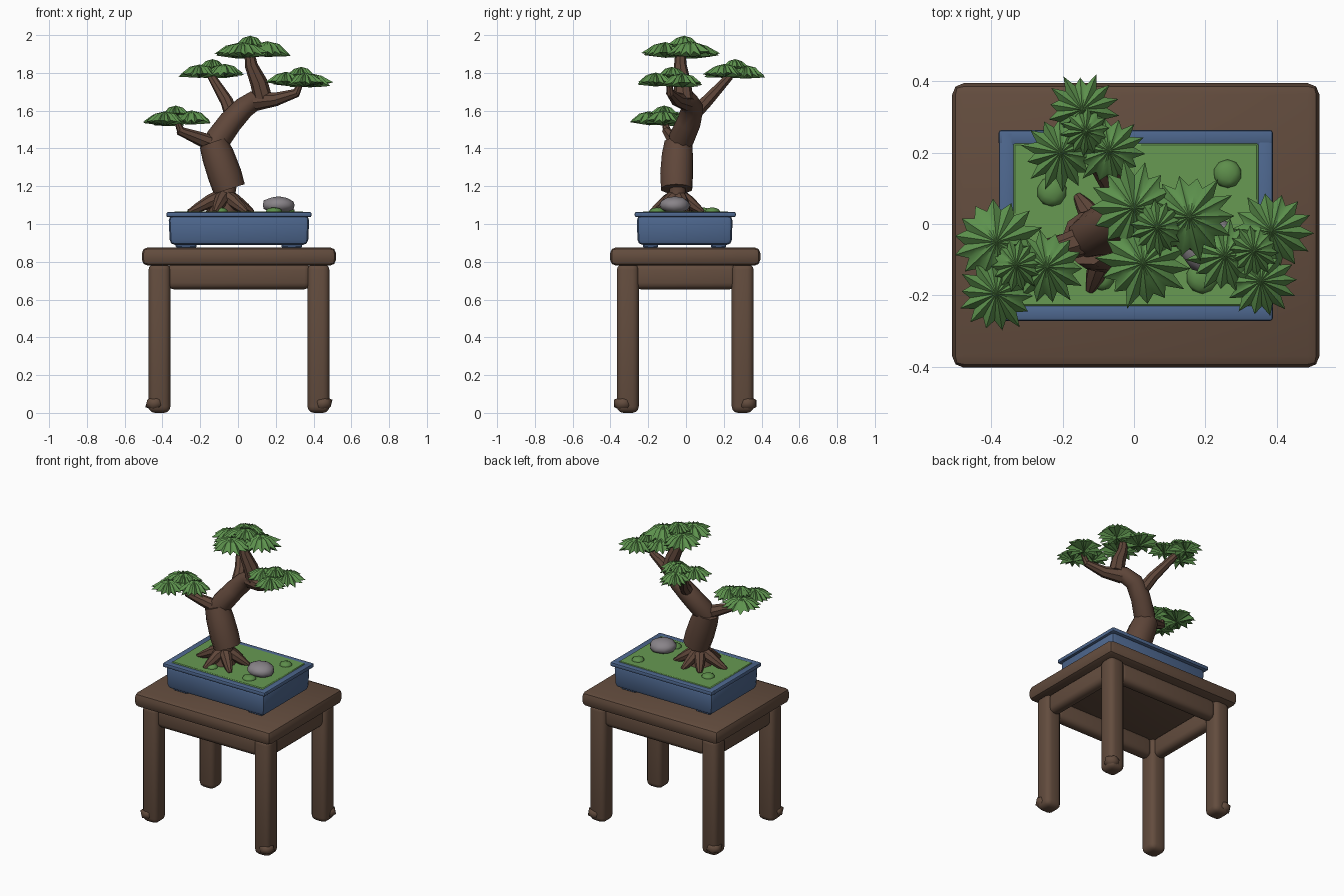
import bpy, bmesh, math, random
from mathutils import Vector

if "Cube" in bpy.data.objects:
    bpy.data.objects.remove(bpy.data.objects["Cube"])

random.seed(4)
CX, CY = 0.005, -0.004


def material(name, rgb):
    m = bpy.data.materials.new(name)
    m.diffuse_color = (*rgb, 1)
    m.use_nodes = True
    m.node_tree.nodes["Principled BSDF"].inputs["Base Color"].default_value = m.diffuse_color
    return m


WOOD = material("table wood", (0.125, 0.073, 0.048))
BARK = material("bark", (0.115, 0.062, 0.042))
BLUE = material("blue glaze", (0.075, 0.135, 0.27))
SOIL = material("moss ground", (0.135, 0.32, 0.085))
MOSS = material("moss mound", (0.11, 0.27, 0.07))
LEAF = material("leaf green", (0.11, 0.29, 0.075))
STONE = material("grey stone", (0.25, 0.23, 0.25))


def finish(name, bm, mat, angle=40):
    bmesh.ops.recalc_face_normals(bm, faces=bm.faces)
    me = bpy.data.meshes.new(name)
    bm.to_mesh(me)
    bm.free()
    me.materials.append(mat)
    ob = bpy.data.objects.new(name, me)
    bpy.context.collection.objects.link(ob)
    bpy.ops.object.select_all(action='DESELECT')
    ob.select_set(True)
    bpy.context.view_layer.objects.active = ob
    bpy.ops.object.shade_smooth_by_angle(angle=math.radians(angle))
    return ob


def box(name, center, size, mat, bevel, segments=2, taper=1.0):
    bm = bmesh.new()
    bmesh.ops.create_cube(bm, size=1)
    for v in bm.verts:
        k = taper if v.co.z < 0 else 1
        v.co = Vector((v.co.x * size[0] * k, v.co.y * size[1] * k, v.co.z * size[2])) + Vector(center)
    bmesh.ops.bevel(bm, geom=bm.edges[:], offset=bevel, segments=segments, profile=0.5, affect='EDGES')
    return finish(name, bm, mat)


def blob(name, center, size, mat, jitter=0.0, level=1):
    bm = bmesh.new()
    bmesh.ops.create_icosphere(bm, subdivisions=level, radius=1)
    for v in bm.verts:
        k = 1 + random.uniform(-jitter, jitter)
        v.co = Vector([v.co[i] * size[i] * k + center[i] for i in range(3)])
    return finish(name, bm, mat, 50)


def tube(name, points, mat, sides=10):
    """Capped tube through (x, y, z, radius) points."""
    bm = bmesh.new()
    pts = [Vector(p[:3]) for p in points]
    rings = []
    for i, p in enumerate(pts):
        d = (pts[min(i + 1, len(pts) - 1)] - pts[max(i - 1, 0)]).normalized()
        u = d.cross(Vector((0, 1, 0.1))).normalized()
        w = d.cross(u)
        rings.append([bm.verts.new(p + points[i][3] * (u * math.cos(a) + w * math.sin(a)))
                      for a in (2 * math.pi * k / sides for k in range(sides))])
    for a, b in zip(rings, rings[1:]):
        for k in range(sides):
            bm.faces.new((a[k], a[(k + 1) % sides], b[(k + 1) % sides], b[k]))
    bm.faces.new(rings[0])
    bm.faces.new(rings[-1])
    return finish(name, bm, mat)


def leaf_star(bm, center, r, h, n=14):
    """Flattened dome with a spiky rim."""
    c = Vector(center)
    turn = random.uniform(0, 1)
    top = bm.verts.new(c + Vector((0, 0, h)))
    low = bm.verts.new(c - Vector((0, 0, 0.55 * h)))
    mid, rim = [], []
    for k in range(2 * n):
        a = math.pi * k / n + turn
        tip = k % 2 == 0
        d = Vector((math.cos(a), math.sin(a), 0))
        mid.append(bm.verts.new(c + d * r * (0.5 if tip else 0.44) + Vector((0, 0, h * (0.72 if tip else 0.5)))))
        reach = random.uniform(0.88, 1.08) if tip else 0.7
        rim.append(bm.verts.new(c + d * r * reach + Vector((0, 0, h * (random.uniform(-0.5, 0) if tip else 0)))))
    for k in range(2 * n):
        j = (k + 1) % (2 * n)
        bm.faces.new((top, mid[k], mid[j]))
        bm.faces.new((mid[k], rim[k], rim[j], mid[j]))
        bm.faces.new((low, rim[j], rim[k]))


# Table: top, legs, bulb feet and aprons
box("table_top", (CX, CY, 0.828), (1.028, 0.796, 0.097), WOOD, 0.032)
for sx in (-1, 1):
    for sy in (-1, 1):
        box("table_leg", (CX + sx * 0.421, CY + sy * 0.304, 0.395), (0.116, 0.116, 0.79), WOOD, 0.034, 3)
        blob("leg_foot", (CX + sx * 0.446, CY + sy * 0.33, 0.05), (0.054, 0.054, 0.042), WOOD, 0.03)
for s in (-1, 1):
    box("long_apron", (CX, CY + s * 0.304, 0.722), (0.76, 0.08, 0.135), WOOD, 0.034, 3)
    box("short_apron", (CX + s * 0.421, CY, 0.722), (0.08, 0.54, 0.135), WOOD, 0.034, 3)

# Pot: body, feet, rim and planted ground
box("pot_body", (CX, -0.007, 0.967), (0.746, 0.508, 0.155), BLUE, 0.026, 2, 0.98)
for sx in (-1, 1):
    for sy in (-1, 1):
        box("pot_foot", (CX + sx * 0.28, -0.007 + sy * 0.18, 0.887), (0.11, 0.08, 0.03), BLUE, 0.008, 1)
for s in (-1, 1):
    box("pot_rim_long", (CX, -0.004 + s * 0.245, 1.05), (0.768, 0.045, 0.028), BLUE, 0.009)
    box("pot_rim_short", (CX + s * 0.361, -0.004, 1.05), (0.045, 0.534, 0.028), BLUE, 0.009)
box("ground", (CX, -0.002, 1.046), (0.688, 0.458, 0.042), SOIL, 0.006, 1)
for x, y, r in ((0.262, 0.14, 0.04), (-0.23, 0.09, 0.042), (-0.09, -0.15, 0.036), (0.19, -0.15, 0.045)):
    blob("moss_mound", (x, y, 1.066), (r, r, 0.022), MOSS, 0.03, 2)
blob("stone", (0.215, -0.06, 1.1), (0.088, 0.082, 0.045), STONE, 0.05, 2)

# Trunk, surface roots and branches
tube("root_collar", [(-0.075, -0.045, 1.05, 0.085), (-0.07, -0.045, 1.11, 0.065),
                     (-0.06, -0.045, 1.155, 0.045), (-0.05, -0.045, 1.22, 0.045)], BARK)
tube("lower_trunk", [(-0.046, -0.05, 1.185, 0.086), (-0.07, -0.05, 1.26, 0.09),
                     (-0.105, -0.045, 1.36, 0.086), (-0.13, -0.04, 1.43, 0.076)], BARK)
tube("upper_trunk", [(-0.135, -0.04, 1.4, 0.058), (-0.105, -0.025, 1.45, 0.068), (-0.04, 0.015, 1.54, 0.064),
                     (0.03, 0.035, 1.615, 0.058), (0.09, 0.01, 1.655, 0.052), (0.14, -0.02, 1.67, 0.042)], BARK)
for deg, reach in ((185, 0.19), (250, 0.15), (318, 0.16), (20, 0.16), (75, 0.14), (125, 0.15)):
    dx, dy = math.cos(math.radians(deg)), math.sin(math.radians(deg))
    tube("root", [(-0.072 + dx * t * reach, -0.045 + dy * t * reach, z, r) for t, z, r in
                  ((0.1, 1.145, 0.04), (0.4, 1.12, 0.036), (0.75, 1.085, 0.026), (1.0, 1.062, 0.013))], BARK, 8)
tube("left_branch", [(-0.12, -0.04, 1.42, 0.045), (-0.21, -0.07, 1.455, 0.036), (-0.315, -0.105, 1.495, 0.022)], BARK, 8)
tube("left_twig", [(-0.3, -0.1, 1.488, 0.022), (-0.33, -0.115, 1.56, 0.012)], BARK, 8)
tube("back_branch", [(-0.03, 0.03, 1.57, 0.04), (-0.06, 0.11, 1.65, 0.034), (-0.14, 0.23, 1.78, 0.022)], BARK, 8)
tube("right_branch", [(0.1, 0.0, 1.65, 0.05), (0.2, -0.05, 1.66, 0.036), (0.315, -0.085, 1.695, 0.022)], BARK, 8)
tube("right_twig", [(0.305, -0.083, 1.69, 0.022), (0.34, -0.09, 1.76, 0.012)], BARK, 8)
tube("top_branch", [(0.135, -0.01, 1.655, 0.05), (0.11, -0.02, 1.75, 0.046), (0.07, -0.03, 1.84, 0.034),
                    (0.06, -0.03, 1.91, 0.026)], BARK, 8)

# Foliage pads: three low stars and one crown star each (x, y, radius)
pads = {
    "left_foliage": (1.545, 1.0, [(-0.385, -0.05, 0.128), (-0.385, -0.195, 0.108), (-0.245, -0.12, 0.108), (-0.33, -0.115, 0.075)]),
    "right_foliage": (1.75, 1.0, [(0.385, -0.02, 0.115), (0.355, -0.16, 0.1), (0.255, -0.09, 0.105), (0.335, -0.075, 0.075)]),
    "back_foliage": (1.795, 0.95, [(-0.145, 0.32, 0.1), (-0.205, 0.2, 0.105), (-0.07, 0.205, 0.1), (-0.135, 0.26, 0.07)]),
    "top_foliage": (1.905, 1.12, [(0.0, 0.045, 0.13), (0.025, -0.11, 0.128), (0.155, 0.02, 0.125), (0.065, -0.01, 0.08)]),
}
for name, (z, k, stars) in pads.items():
    bm = bmesh.new()
    for i, (x, y, r) in enumerate(stars):
        crown = i == 3
        leaf_star(bm, (x, y, z + (0.044 if crown else 0.004 * i) * k), r, (0.038 if crown else 0.048) * k)
    finish(name, bm, LEAF, 60)
